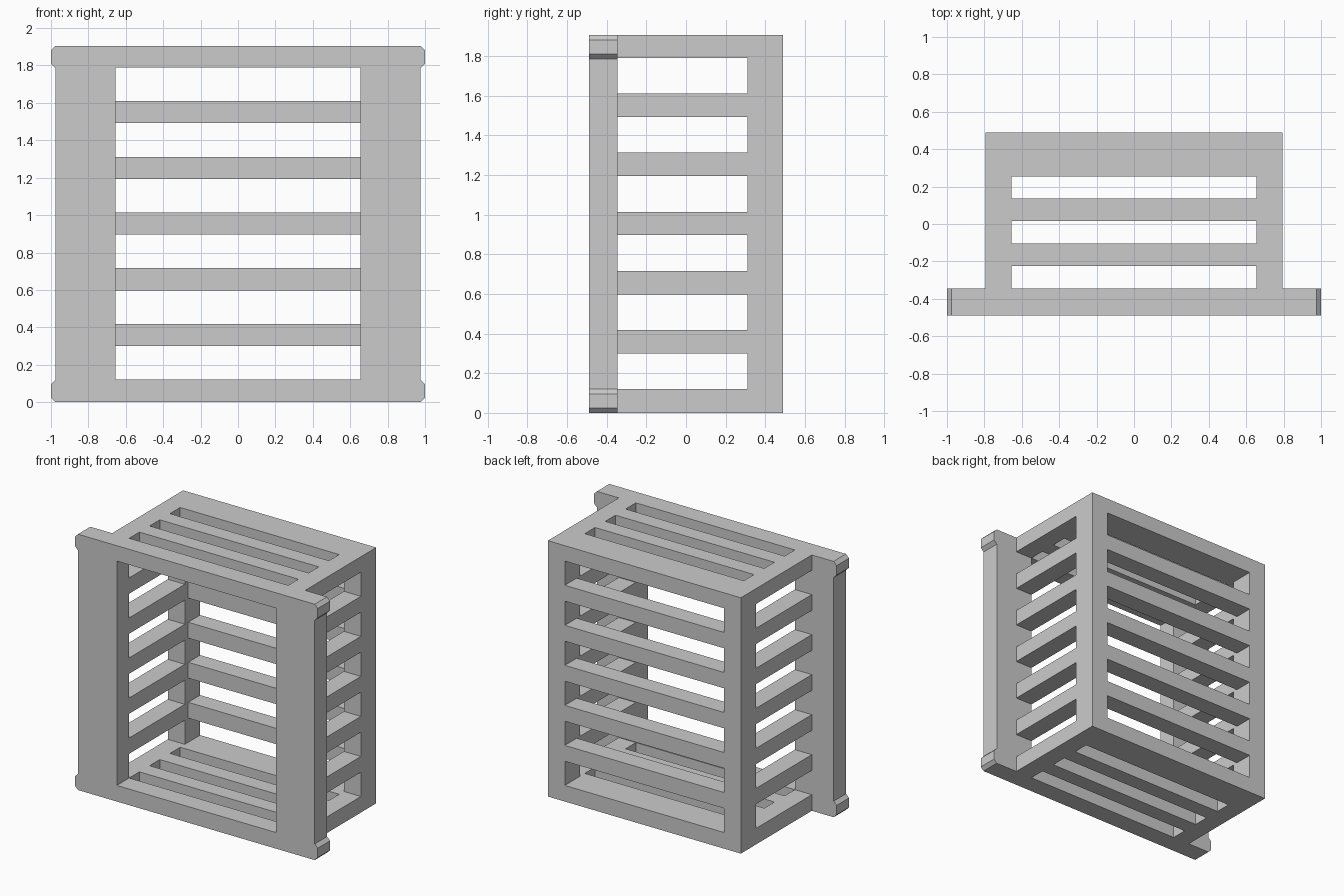
import bpy
import bmesh

if "Cube" in bpy.data.objects:
    bpy.data.objects.remove(bpy.data.objects["Cube"], do_unlink=True)

# Overall sizes
HEIGHT, BACK, FRONT = 1.905, 0.49, -0.49
FLANGE_BACK = -0.345
HALF_W, HALF_IN = 0.795, 0.655
FLOOR, CEILING = 0.12, 1.79

grey = bpy.data.materials.new("plain grey")
grey.use_nodes = True
grey.diffuse_color = (0.6, 0.6, 0.6, 1)
grey.node_tree.nodes["Principled BSDF"].inputs["Base Color"].default_value = (0.6, 0.6, 0.6, 1)


def prism(name, outline, y0, y1):
    """Extrude an (x, z) outline from y0 to y1."""
    bm = bmesh.new()
    near = [bm.verts.new((x, y0, z)) for x, z in outline]
    far = [bm.verts.new((x, y1, z)) for x, z in outline]
    bm.faces.new(near)
    bm.faces.new(far[::-1])
    for i in range(len(outline)):
        j = (i + 1) % len(outline)
        bm.faces.new((near[i], far[i], far[j], near[j]))
    bmesh.ops.recalc_face_normals(bm, faces=bm.faces)
    mesh = bpy.data.meshes.new(name)
    bm.to_mesh(mesh)
    bm.free()
    mesh.materials.append(grey)
    obj = bpy.data.objects.new(name, mesh)
    bpy.context.collection.objects.link(obj)
    return obj


def box(name, half_x, y0, y1, z0, z1):
    return prism(name, [(-half_x, z0), (half_x, z0), (half_x, z1), (-half_x, z1)], y0, y1)


def combine(target, tool, operation):
    """Apply a boolean and discard the tool object."""
    mod = target.modifiers.new("boolean", 'BOOLEAN')
    mod.operation, mod.solver, mod.object = operation, 'EXACT', tool
    bpy.context.view_layer.objects.active = target
    bpy.ops.object.modifier_apply(modifier=mod.name)
    bpy.data.objects.remove(tool, do_unlink=True)


# Front flange with a chamfered ear at each corner
lower = [(0.975, 0), (1, 0.025), (1, 0.095), (0.975, FLOOR)]
right = lower + [(x, HEIGHT - z) for x, z in reversed(lower)]
flange = prism("front_flange", right + [(-x, z) for x, z in reversed(right)], FRONT, FLANGE_BACK)

# Crate body, joined to the flange and hollowed from the front
crate = box("slatted_crate", HALF_W, -0.42, BACK, 0, HEIGHT)
combine(crate, flange, 'UNION')
combine(crate, box("cavity", HALF_IN, -0.7, 0.35, FLOOR, CEILING), 'DIFFERENCE')

# Slots between the side and back slats
for i in range(6):
    z0 = round(FLOOR + i * 0.298, 3)
    z1 = round(z0 + 0.18, 3)
    combine(crate, box("side_slot", 0.9, FLANGE_BACK, 0.31, z0, z1), 'DIFFERENCE')
    combine(crate, box("back_slot", HALF_IN, 0.2, 0.6, z0, z1), 'DIFFERENCE')

# Slots through the top and bottom
for i in range(3):
    y0 = round(FLANGE_BACK + i * 0.24, 3)
    combine(crate, box("top_slot", HALF_IN, y0, round(y0 + 0.12, 3), -0.2, HEIGHT + 0.2), 'DIFFERENCE')
